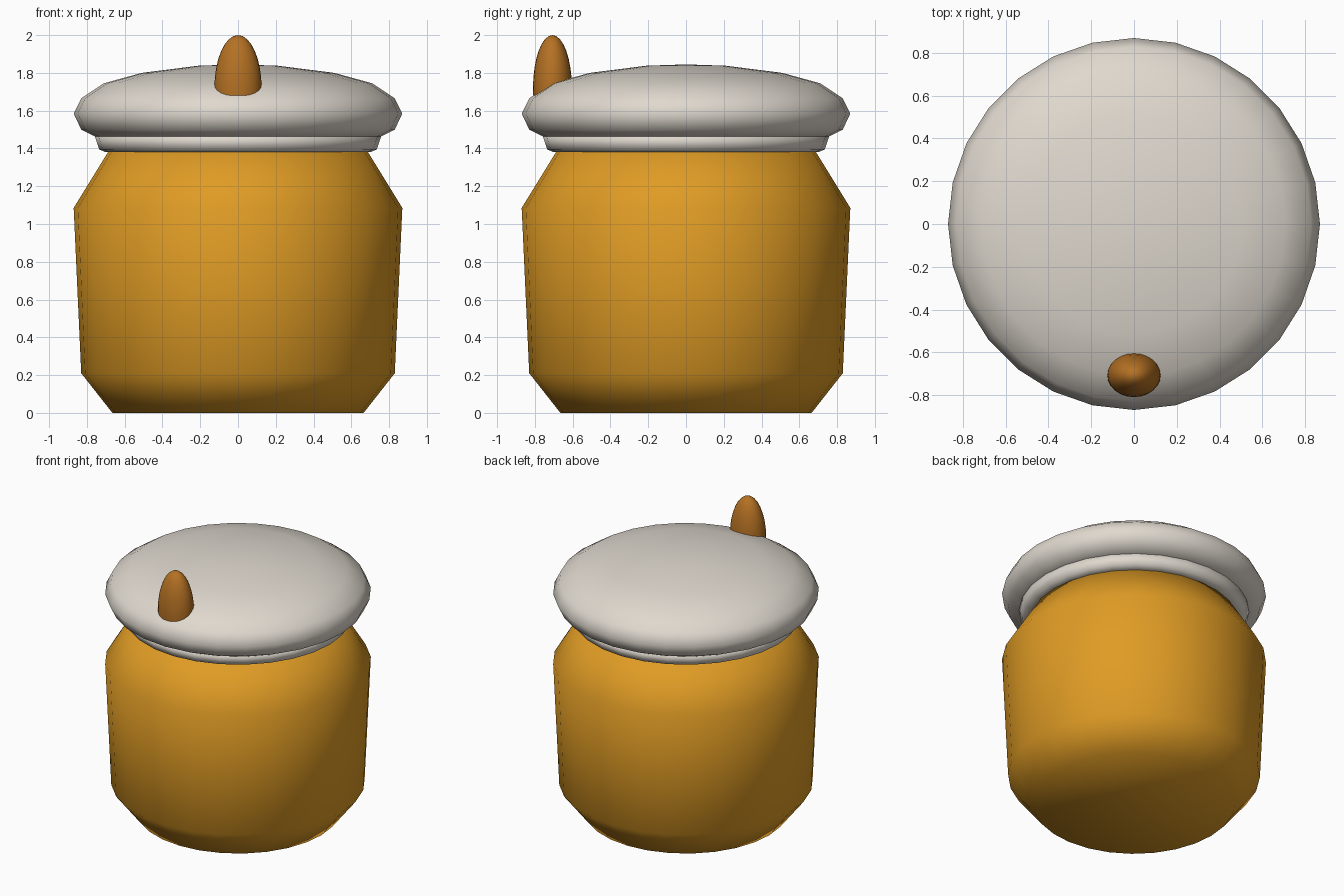
import bpy
import bmesh
import math

default = bpy.data.objects.get("Cube")
if default:
    bpy.data.objects.remove(default, do_unlink=True)


def make_material(name, color):
    mat = bpy.data.materials.new(name)
    mat.use_nodes = True
    mat.diffuse_color = (*color, 1)
    mat.node_tree.nodes["Principled BSDF"].inputs["Base Color"].default_value = (*color, 1)
    return mat


def lathe(name, profile, mat, segments=28):
    """Spin (radius, height) points around z, closing both ends with a flat cap or a pole."""
    bm = bmesh.new()
    rings = []
    for r, z in profile:
        if r == 0:
            rings.append([bm.verts.new((0, 0, z))])
            continue
        angles = [2 * math.pi * i / segments for i in range(segments)]
        rings.append([bm.verts.new((r * math.cos(a), r * math.sin(a), z)) for a in angles])
    for low, high in zip(rings, rings[1:]):
        for i in range(segments):
            j = (i + 1) % segments
            if len(high) == 1:
                bm.faces.new((low[i], low[j], high[0]))
            else:
                bm.faces.new((low[i], low[j], high[j], high[i]))
    for ring in (rings[0], rings[-1]):
        if len(ring) > 1:
            bm.faces.new(ring)
    bmesh.ops.recalc_face_normals(bm, faces=bm.faces)
    for face in bm.faces:
        face.smooth = True
    mesh = bpy.data.meshes.new(name)
    bm.to_mesh(mesh)
    bm.free()
    mesh.materials.append(mat)
    obj = bpy.data.objects.new(name, mesh)
    bpy.context.collection.objects.link(obj)
    return obj


amber = make_material("amber_glaze", (0.74, 0.33, 0.018))
cream = make_material("warm_white", (0.74, 0.69, 0.62))
brown = make_material("golden_brown", (0.46, 0.165, 0.017))

# Jar body with bevelled foot and sloping shoulder
lathe("jar_body", [(0.665, 0), (0.83, 0.21), (0.87, 1.085), (0.67, 1.41)], amber)

# Collar under the lid
lathe("lid_collar", [(0.70, 1.38), (0.735, 1.395), (0.76, 1.47)], cream)

# Domed lid
lathe("lid", [(0.75, 1.46), (0.83, 1.50), (0.87, 1.585), (0.83, 1.665), (0.71, 1.745),
              (0.51, 1.80), (0.21, 1.838), (0, 1.845)], cream)

# Pointed oval knob near the front edge of the lid
bpy.ops.mesh.primitive_uv_sphere_add(segments=24, ring_count=16, radius=1, location=(0, -0.707, 1.72))
knob = bpy.context.object
knob.name = "lid_knob"
knob.scale = (0.125, 0.103, 0.28)
bpy.ops.object.transform_apply(location=False, rotation=False, scale=True)
bpy.ops.object.shade_smooth()
knob.data.materials.append(brown)
